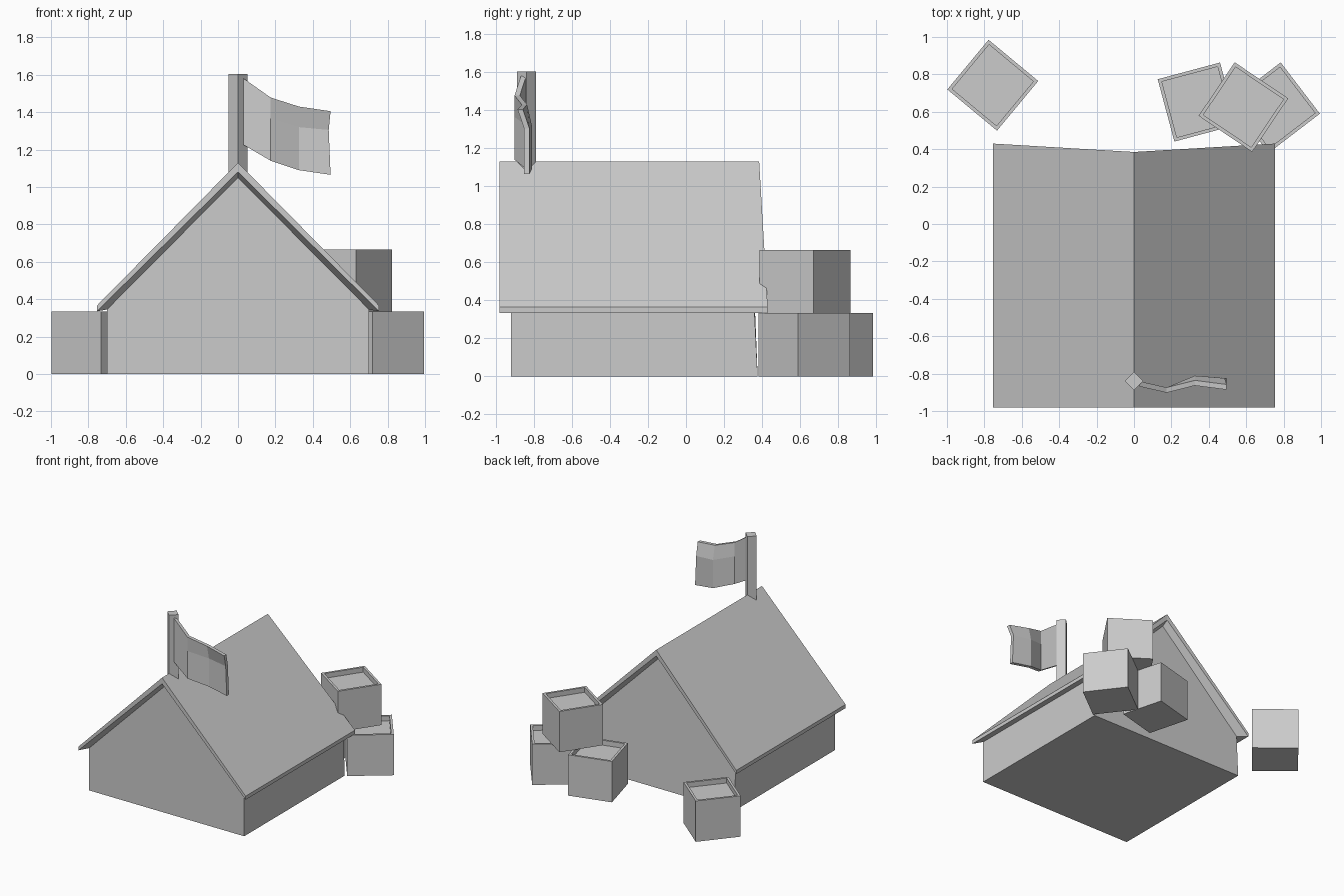
import bpy, bmesh
from math import radians
from mathutils import Matrix, Vector

if "Cube" in bpy.data.objects:
    bpy.data.objects.remove(bpy.data.objects["Cube"])


def finish(name, bm):
    bmesh.ops.recalc_face_normals(bm, faces=bm.faces[:])
    me = bpy.data.meshes.new(name)
    bm.to_mesh(me)
    bm.free()
    ob = bpy.data.objects.new(name, me)
    bpy.context.collection.objects.link(ob)
    return ob


def strip(bm, a, b):
    """Quads between two rows of vertices."""
    for i in range(len(a) - 1):
        bm.faces.new((a[i], a[i + 1], b[i + 1], b[i]))


# House: gable walls and overhanging roof in one closed shell.
# Each row runs left eave, ridge, right eave: (half width, eave z, ridge z, eave y, ridge y)
bm = bmesh.new()
rows = []
for w, ez, rz, ey, ry in ((0.70, 0.345, 1.05, -0.92, -0.92),
                          (0.755, 0.335, 1.08, -0.98, -0.98),
                          (0.755, 0.365, 1.13, -0.98, -0.98),
                          (0.755, 0.365, 1.13, 0.43, 0.385),
                          (0.755, 0.335, 1.08, 0.43, 0.385),
                          (0.70, 0.345, 1.05, 0.36, 0.335)):
    rows.append([bm.verts.new(p) for p in ((-w, ey, ez), (0, ry, rz), (w, ey, ez))])
for a, b in zip(rows, rows[1:]):
    strip(bm, a, b)
front = [bm.verts.new((x, -0.92, 0)) for x in (-0.70, 0.70)]
back = [bm.verts.new((x, 0.377, 0)) for x in (-0.70, 0.70)]
bm.faces.new(rows[0] + front[::-1])
bm.faces.new(rows[5] + back[::-1])
bm.faces.new((front[0], front[1], back[1], back[0]))
for e, s in ((0, 0), (2, 1)):
    bm.faces.new((rows[1][e], rows[2][e], rows[3][e], rows[4][e]))   # eave edge
    bm.faces.new((rows[0][e], rows[1][e], rows[4][e], rows[5][e]))   # eave underside
    bm.faces.new((front[s], rows[0][e], rows[5][e], back[s]))        # side wall
finish("house", bm)

# Square flagpole set diagonally on the ridge
bm = bmesh.new()
bmesh.ops.create_cone(bm, cap_ends=True, segments=4, radius1=0.05, radius2=0.05, depth=0.535,
                      matrix=Matrix.Translation((0, -0.84, 1.3375)))
finish("flagpole", bm)

# Waving flag: columns of (top, middle, bottom), thickened along y
columns = (((0.03, -0.855, 1.58), (0.03, -0.855, 1.45), (0.03, -0.855, 1.225)),
           ((0.175, -0.888, 1.478), (0.175, -0.888, 1.365), (0.175, -0.888, 1.14)),
           ((0.325, -0.85, 1.43), (0.325, -0.825, 1.32), (0.325, -0.825, 1.09)),
           ((0.495, -0.872, 1.405), (0.485, -0.838, 1.305), (0.495, -0.838, 1.065)))
bm = bmesh.new()
grid = [[bm.verts.new(p) for p in col] for col in columns]
for a, b in zip(grid, grid[1:]):
    strip(bm, a, b)
bmesh.ops.translate(bm, verts=bm.verts[:], vec=(0, -0.014, 0))
ext = bmesh.ops.extrude_face_region(bm, geom=bm.faces[:], use_keep_orig=True)
bmesh.ops.translate(bm, vec=(0, 0.028, 0),
                    verts=[g for g in ext["geom"] if isinstance(g, bmesh.types.BMVert)])
finish("flag", bm)


# Crates with a recessed top
def crate(name, x, y, z, angle, size=0.345, height=0.333):
    bm = bmesh.new()
    bmesh.ops.create_cube(bm, size=1, matrix=Matrix.Diagonal((size, size, height, 1)))
    top = max(bm.faces, key=lambda f: f.calc_center_median().z)
    bmesh.ops.inset_region(bm, faces=[top], thickness=0.026)
    hole = bmesh.ops.extrude_discrete_faces(bm, faces=[top])["faces"][0]
    bmesh.ops.translate(bm, verts=hole.verts[:], vec=Vector((0, 0, -0.04)))
    ob = finish(name, bm)
    ob.location = (x, y, z + height / 2)
    ob.rotation_euler.z = radians(angle)


crate("crate_left", -0.755, 0.742, 0, -39.7)
crate("crate_inner", 0.338, 0.652, 0, 15)
crate("crate_outer", 0.752, 0.622, 0, -52.6)
crate("crate_stacked", 0.585, 0.625, 0.333, -34)
